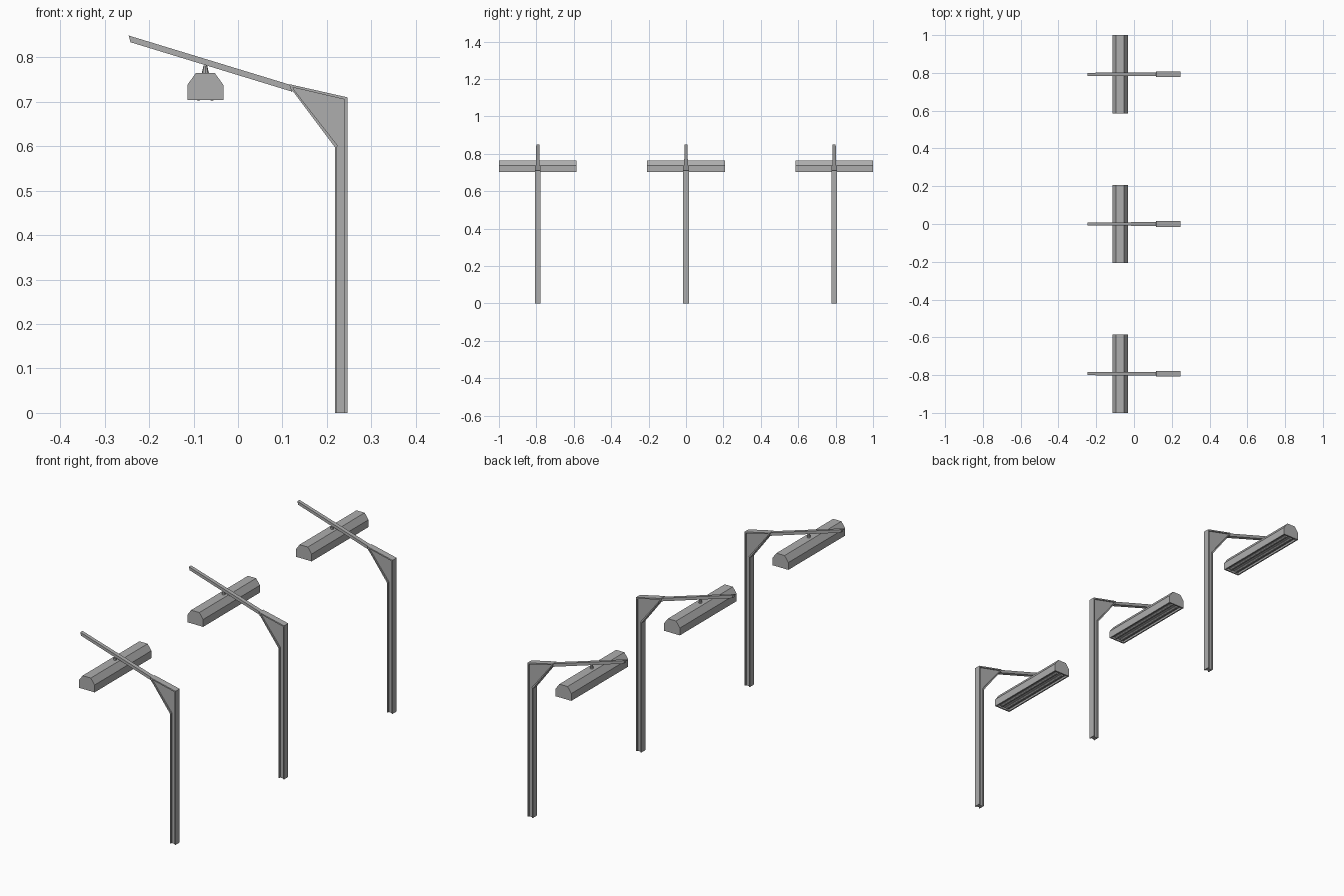
import bpy, bmesh, math
from mathutils import Matrix

if "Cube" in bpy.data.objects:
    bpy.data.objects.remove(bpy.data.objects["Cube"])

grey = bpy.data.materials.new("dark_grey")
grey.diffuse_color = (0.42, 0.42, 0.42, 1)
grey.use_nodes = True
grey.node_tree.nodes["Principled BSDF"].inputs["Base Color"].default_value = grey.diffuse_color


def finish(name, bm):
    bmesh.ops.recalc_face_normals(bm, faces=bm.faces)
    me = bpy.data.meshes.new(name)
    bm.to_mesh(me)
    bm.free()
    me.materials.append(grey)
    ob = bpy.data.objects.new(name, me)
    bpy.context.collection.objects.link(ob)
    return ob


def add_prism(bm, pts, y0, half):
    """Extrude an xz outline along y; half is one width or one per point."""
    if not isinstance(half, (list, tuple)):
        half = [half] * len(pts)
    a = [bm.verts.new((x, y0 - h, z)) for (x, z), h in zip(pts, half)]
    b = [bm.verts.new((x, y0 + h, z)) for (x, z), h in zip(pts, half)]
    n = len(pts)
    faces = [bm.faces.new(a), bm.faces.new(b[::-1])]
    for i in range(n):
        j = (i + 1) % n
        faces.append(bm.faces.new((a[i], b[i], b[j], a[j])))
    return faces


LAMP_X = -0.0735
WIDE, WEB = 0.015, 0.009

for y, side in ((-0.7925, "front"), (0, "middle"), (0.7925, "back")):
    # flanged post with a haunched bracket at its head
    bm = bmesh.new()
    flanges = [
        [(0.240, 0), (0.246, 0), (0.246, 0.710), (0.240, 0.705)],
        [(0.218, 0), (0.223, 0), (0.223, 0.598), (0.218, 0.598)],
        [(0.218, 0.598), (0.223, 0.598), (0.224, 0.602), (0.126, 0.727), (0.121, 0.727)],
        [(0.118, 0.739), (0.120, 0.733), (0.240, 0.705), (0.246, 0.710)],
        [(0.118, 0.739), (0.116, 0.737), (0.121, 0.722), (0.126, 0.727), (0.122, 0.737)],
    ]
    for f in flanges:
        add_prism(bm, f, y, WIDE)
    add_prism(bm, [(0.220, 0), (0.243, 0), (0.243, 0.706), (0.120, 0.734),
                   (0.123, 0.727), (0.220, 0.601)], y, WEB)
    finish(side + "_post", bm)

    # tapering sloped arm
    bm = bmesh.new()
    add_prism(bm, [(-0.246, 0.849), (-0.242, 0.834), (0.121, 0.723), (0.118, 0.738)],
              y, [0.008, 0.008, 0.010, 0.010])
    finish(side + "_arm", bm)

    # faceted lamp housing, hollowed from below
    bm = bmesh.new()
    outline = [(-0.0405, 0.704), (0.0405, 0.704), (0.0405, 0.738),
               (0.021, 0.765), (-0.021, 0.765), (-0.0405, 0.738)]
    faces = add_prism(bm, [(LAMP_X + u, z) for u, z in outline], y, 0.2075)
    base = faces[2]
    bmesh.ops.recalc_face_normals(bm, faces=bm.faces)
    bmesh.ops.inset_region(bm, faces=[base], thickness=0.009)
    inner = bmesh.ops.extrude_discrete_faces(bm, faces=[base])["faces"][0]
    bmesh.ops.translate(bm, verts=inner.verts, vec=(0, 0, 0.009))
    finish(side + "_lamp_housing", bm)

    # twin tubes
    bm = bmesh.new()
    for dx in (-0.015, 0.015):
        m = Matrix.Translation((LAMP_X + dx, y, 0.708)) @ Matrix.Rotation(math.pi / 2, 4, 'X')
        bmesh.ops.create_cone(bm, cap_ends=True, segments=8, radius1=0.006,
                              radius2=0.006, depth=0.385, matrix=m)
    finish(side + "_lamp_tubes", bm)

    # conical hanger
    bm = bmesh.new()
    bmesh.ops.create_cone(bm, cap_ends=True, segments=8, radius1=0.008, radius2=0.004,
                          depth=0.018, matrix=Matrix.Translation((LAMP_X, y, 0.773)))
    finish(side + "_lamp_hanger", bm)
